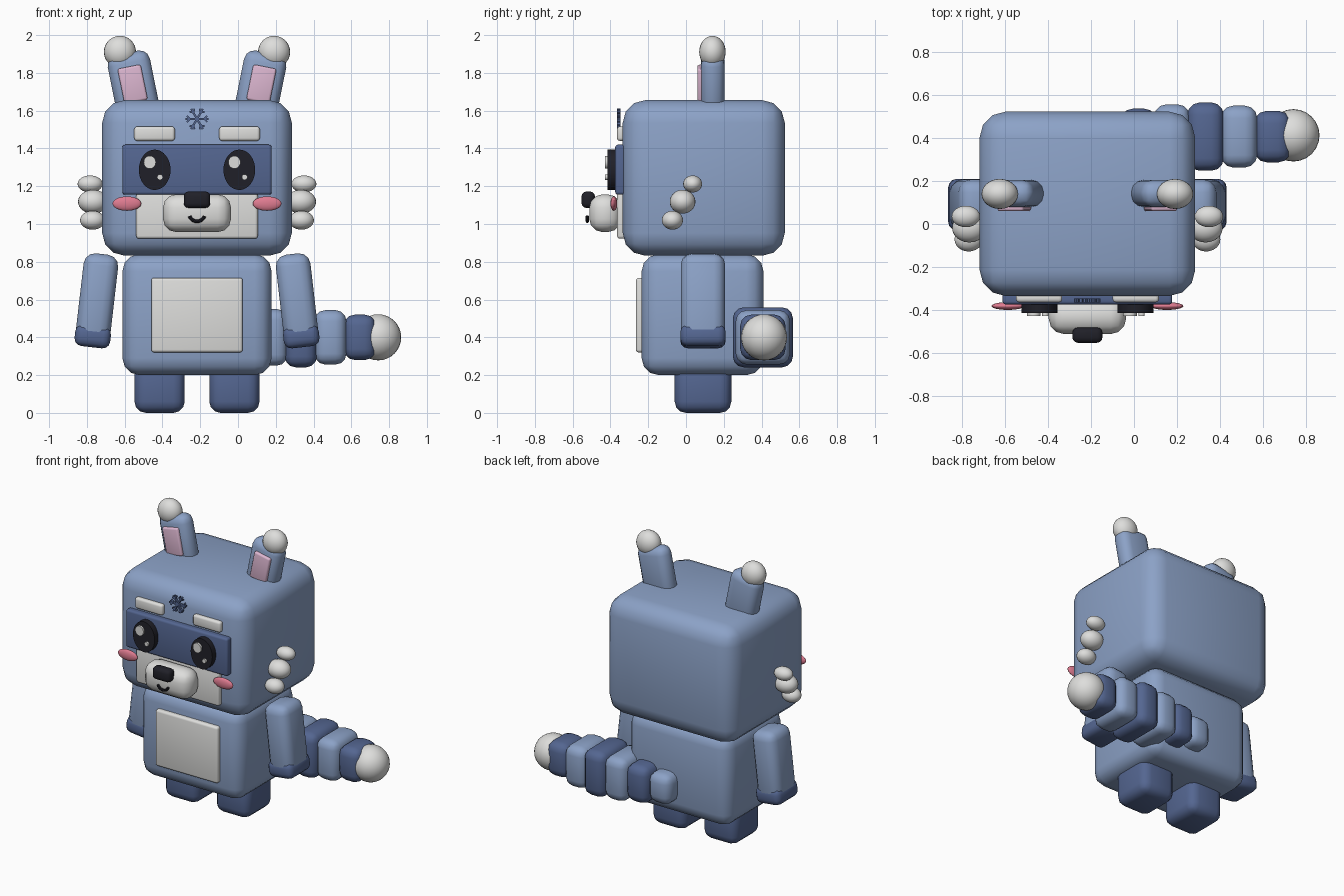
import bpy, bmesh, math
from mathutils import Matrix, Vector

if "Cube" in bpy.data.objects:
    bpy.data.objects.remove(bpy.data.objects["Cube"])

CX = -0.217  # body centre line (the tail reaches out to +x)


def material(name, rgb):
    m = bpy.data.materials.new(name)
    lin = [(c / 255 / 12.92) if c < 11 else ((c / 255 + 0.055) / 1.055) ** 2.4 for c in rgb]
    m.diffuse_color = (*lin, 1)
    m.use_nodes = True
    m.node_tree.nodes["Principled BSDF"].inputs["Base Color"].default_value = m.diffuse_color
    return m


BLUE = material("light_blue", (140, 162, 199))
NAVY = material("dark_blue", (84, 102, 145))
WHITE = material("off_white", (222, 222, 220))
PINK = material("ear_pink", (220, 182, 208))
ROSE = material("cheek_rose", (224, 124, 145))
BLACK = material("black", (32, 32, 40))


def finish(name, bm, mat, loc=(0, 0, 0), tilt=0):
    """Turn a bmesh into a smooth-shaded object tilted around y."""
    bmesh.ops.recalc_face_normals(bm, faces=bm.faces)
    me = bpy.data.meshes.new(name)
    bm.to_mesh(me)
    bm.free()
    me.materials.append(mat)
    ob = bpy.data.objects.new(name, me)
    bpy.context.collection.objects.link(ob)
    ob.location = loc
    ob.rotation_euler = (0, tilt, 0)
    bpy.ops.object.select_all(action='DESELECT')
    ob.select_set(True)
    bpy.context.view_layer.objects.active = ob
    bpy.ops.object.shade_smooth_by_angle(angle=math.radians(40))
    return ob


def box(name, mat, loc, size, bevel, tilt=0, segments=3):
    bm = bmesh.new()
    bmesh.ops.create_cube(bm, size=1)
    bmesh.ops.scale(bm, vec=size, verts=bm.verts)
    bmesh.ops.bevel(bm, geom=bm.edges[:], offset=bevel, segments=segments,
                    profile=0.5, affect='EDGES', clamp_overlap=True)
    return finish(name, bm, mat, loc, tilt)


def slab(name, mat, x, y, z, bevel):
    """Rounded box given by its (min, max) ranges."""
    r = (x, y, z)
    return box(name, mat, [(a + b) / 2 for a, b in r], [b - a for a, b in r], bevel)


def ball(name, mat, loc, radii):
    bm = bmesh.new()
    bmesh.ops.create_uvsphere(bm, u_segments=24, v_segments=16, radius=1)
    bmesh.ops.scale(bm, vec=radii, verts=bm.verts)
    return finish(name, bm, mat, loc)


def disc(name, mat, loc, rx, rz, depth):
    """Elliptical disc facing the front."""
    bm = bmesh.new()
    bmesh.ops.create_cone(bm, cap_ends=True, segments=32, radius1=1, radius2=1, depth=depth)
    bmesh.ops.rotate(bm, matrix=Matrix.Rotation(math.pi / 2, 3, 'X'), verts=bm.verts)
    bmesh.ops.scale(bm, vec=(rx, 1, rz), verts=bm.verts)
    return finish(name, bm, mat, loc)


# Head and body
slab("head", BLUE, (CX - 0.502, CX + 0.502), (-0.335, 0.523), (0.832, 1.656), 0.12)
slab("body", BLUE, (CX - 0.395, CX + 0.395), (-0.235, 0.41), (0.2, 0.84), 0.09)
slab("belly_patch", WHITE, (CX - 0.242, CX + 0.242), (-0.265, -0.2), (0.32, 0.715), 0.015)

# Face plates
slab("eye_mask", NAVY, (CX - 0.395, CX + 0.395), (-0.375, -0.31), (1.155, 1.42), 0.015)
slab("muzzle_patch", WHITE, (CX - 0.322, CX + 0.322), (-0.365, -0.31), (0.922, 1.165), 0.015)
slab("muzzle", WHITE, (CX - 0.18, CX + 0.18), (-0.512, -0.345), (0.957, 1.157), 0.07)
slab("nose", BLACK, (CX - 0.07, CX + 0.07), (-0.553, -0.482), (1.085, 1.172), 0.025)

# Smile: a bent tube
bm = bmesh.new()
rings = []
for i in range(11):
    a = math.radians(200 + 14 * i)
    out = Vector((math.cos(a), 0, math.sin(a)))
    ring = []
    for j in range(8):
        t = math.tau * j / 8
        ring.append(bm.verts.new(out * (0.042 + 0.009 * math.cos(t))
                                 + Vector((0, 0.009 * math.sin(t), 0))))
    rings.append(ring)
for a, b in zip(rings, rings[1:]):
    for j in range(8):
        bm.faces.new((a[j], a[(j + 1) % 8], b[(j + 1) % 8], b[j]))
bm.faces.new(rings[0])
bm.faces.new(rings[-1])
finish("smile", bm, BLACK, (CX, -0.522, 1.056))

# Snowflake: six spokes with small side branches
bm = bmesh.new()


def strip(p, q, width):
    d = q - p
    m = (Matrix.Translation((p + q) / 2) @ Matrix.Rotation(-math.atan2(d.z, d.x), 4, 'Y')
         @ Matrix.Diagonal((d.length, 0.018, width, 1)))
    bmesh.ops.create_cube(bm, size=1, matrix=m)


def polar(r, deg):
    return Vector((r * math.cos(math.radians(deg)), 0, r * math.sin(math.radians(deg))))


for k in range(6):
    a = 60 * k
    strip(polar(0, a), polar(0.062, a), 0.011)
    for side in (-45, 45):
        strip(polar(0.038, a), polar(0.038, a) + polar(0.022, a + side), 0.009)
finish("snowflake", bm, NAVY, (CX, -0.356, 1.556))

# Paired parts
for s, side in ((-1, "left"), (1, "right")):
    def X(d):
        return CX + s * d

    # Ears
    box(side + "_ear", BLUE, (X(0.336), 0.142, 1.73), (0.228, 0.125, 0.36), 0.055, s * 0.2)
    box(side + "_inner_ear", PINK, (X(0.341), 0.085, 1.74), (0.125, 0.05, 0.19), 0.012, s * 0.2)
    ball(side + "_ear_tip", WHITE, (X(0.408), 0.14, 1.911), (0.085, 0.07, 0.085))

    # Face details
    box(side + "_brow", WHITE, (X(0.225), -0.345, 1.478), (0.215, 0.04, 0.076), 0.015)
    disc(side + "_eye", BLACK, (X(0.224), -0.39, 1.287), 0.084, 0.107, 0.05)
    disc(side + "_eye_shine", WHITE, (X(0.224) - 0.026, -0.42, 1.327), 0.032, 0.034, 0.018)
    disc(side + "_eye_glint", WHITE, (X(0.224) + 0.028, -0.42, 1.248), 0.015, 0.015, 0.018)
    ball(side + "_cheek", ROSE, (X(0.371), -0.382, 1.108), (0.076, 0.018, 0.038))

    # Cheek fluff
    ball(side + "_fluff_top", WHITE, (X(0.566), 0.035, 1.212), (0.066, 0.05, 0.045))
    ball(side + "_fluff_middle", WHITE, (X(0.55), -0.018, 1.118), (0.08, 0.068, 0.063))
    ball(side + "_fluff_bottom", WHITE, (X(0.553), -0.072, 1.02), (0.066, 0.056, 0.05))

    # Arms and legs
    box(side + "_arm", BLUE, (X(0.53), 0.09, 0.6), (0.184, 0.235, 0.485), 0.06, -s * 0.115)
    box(side + "_hand", NAVY, (X(0.552), 0.09, 0.405), (0.19, 0.24, 0.115), 0.04, -s * 0.115)
    box(side + "_leg", NAVY, (X(0.198), 0.09, 0.135), (0.266, 0.3, 0.27), 0.06)

# Ringed tail with a round tip
for i, width in enumerate((0.21, 0.26, 0.3, 0.318, 0.288, 0.24)):
    box(f"tail_ring_{i + 1}", NAVY if i % 2 else BLUE, (-0.135 + 0.156 * i, 0.407, 0.4),
        (0.17, width, width), 0.058)
ball("tail_tip", WHITE, (0.742, 0.413, 0.4), (0.122, 0.122, 0.122))
